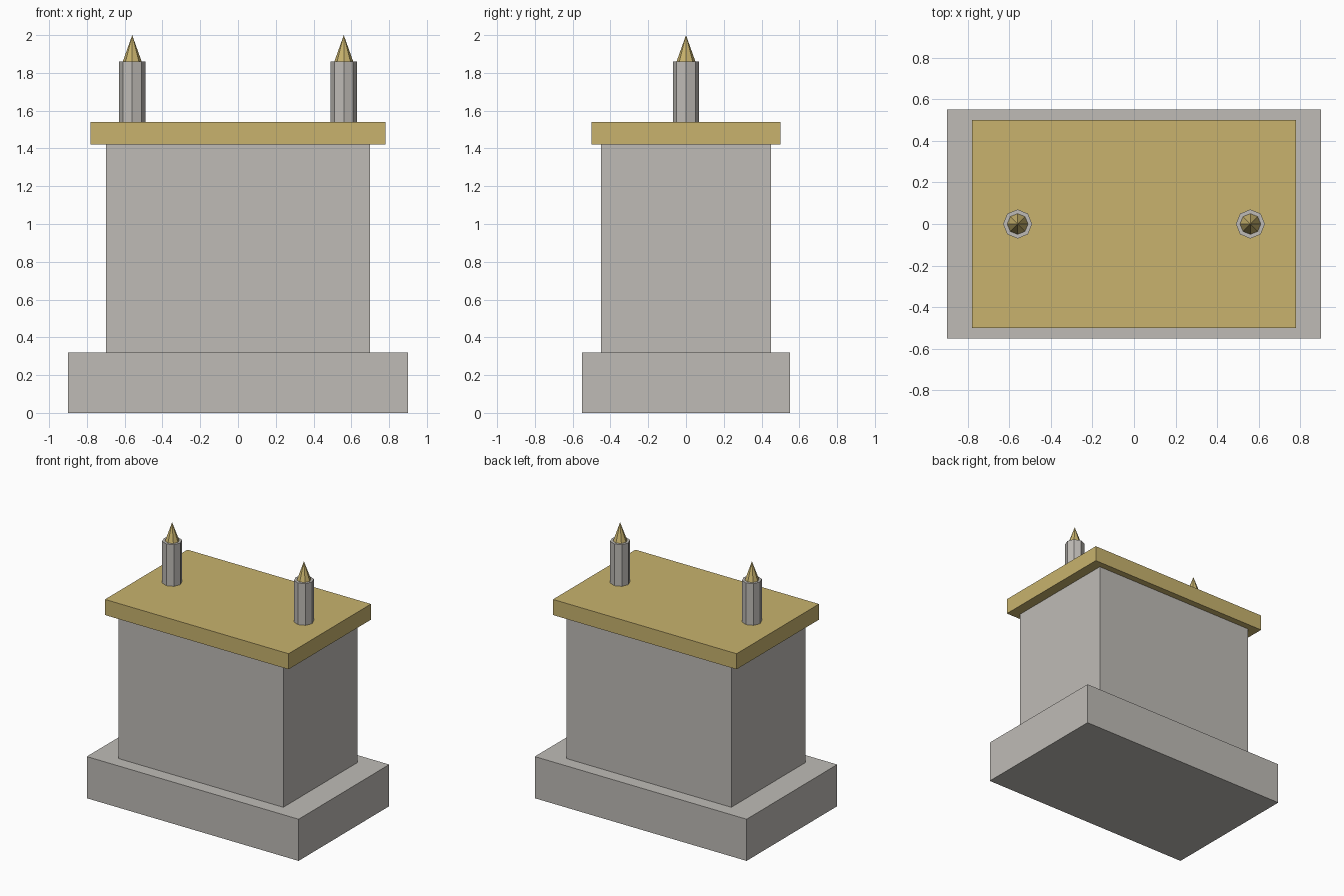
import bpy

cube = bpy.data.objects.get("Cube")
if cube:
    bpy.data.objects.remove(cube, do_unlink=True)


def make_material(name, color):
    mat = bpy.data.materials.new(name)
    mat.use_nodes = True
    mat.diffuse_color = (*color, 1)
    mat.node_tree.nodes["Principled BSDF"].inputs["Base Color"].default_value = (*color, 1)
    return mat


stone = make_material("warm grey stone", (0.52, 0.50, 0.47))
gold = make_material("pale gold", (0.58, 0.45, 0.155))


def finish(name, mat):
    obj = bpy.context.object
    obj.name = name
    obj.data.name = name
    obj.data.materials.append(mat)


def block(name, width, depth, bottom, top, mat):
    bpy.ops.mesh.primitive_cube_add(size=1, location=(0, 0, (bottom + top) / 2))
    bpy.context.object.scale = (width, depth, top - bottom)
    bpy.ops.object.transform_apply(location=False, rotation=False, scale=True)
    finish(name, mat)


def octagon(name, x, r_bottom, r_top, bottom, top, mat):
    bpy.ops.mesh.primitive_cone_add(vertices=8, radius1=r_bottom, radius2=r_top,
                                    depth=top - bottom, location=(x, 0, (bottom + top) / 2))
    finish(name, mat)


# Stacked body
block("base_plinth", 1.80, 1.10, 0, 0.32, stone)
block("main_body", 1.40, 0.90, 0.32, 1.42, stone)
block("top_slab", 1.56, 1.00, 1.42, 1.54, gold)

# Two posts with pointed tips
for side, x in (("left", 0.56), ("right", -0.56)):
    octagon(side + "_post", x, 0.07, 0.07, 1.54, 1.86, stone)
    octagon(side + "_post_tip", x, 0.05, 0, 1.86, 2.0, gold)
